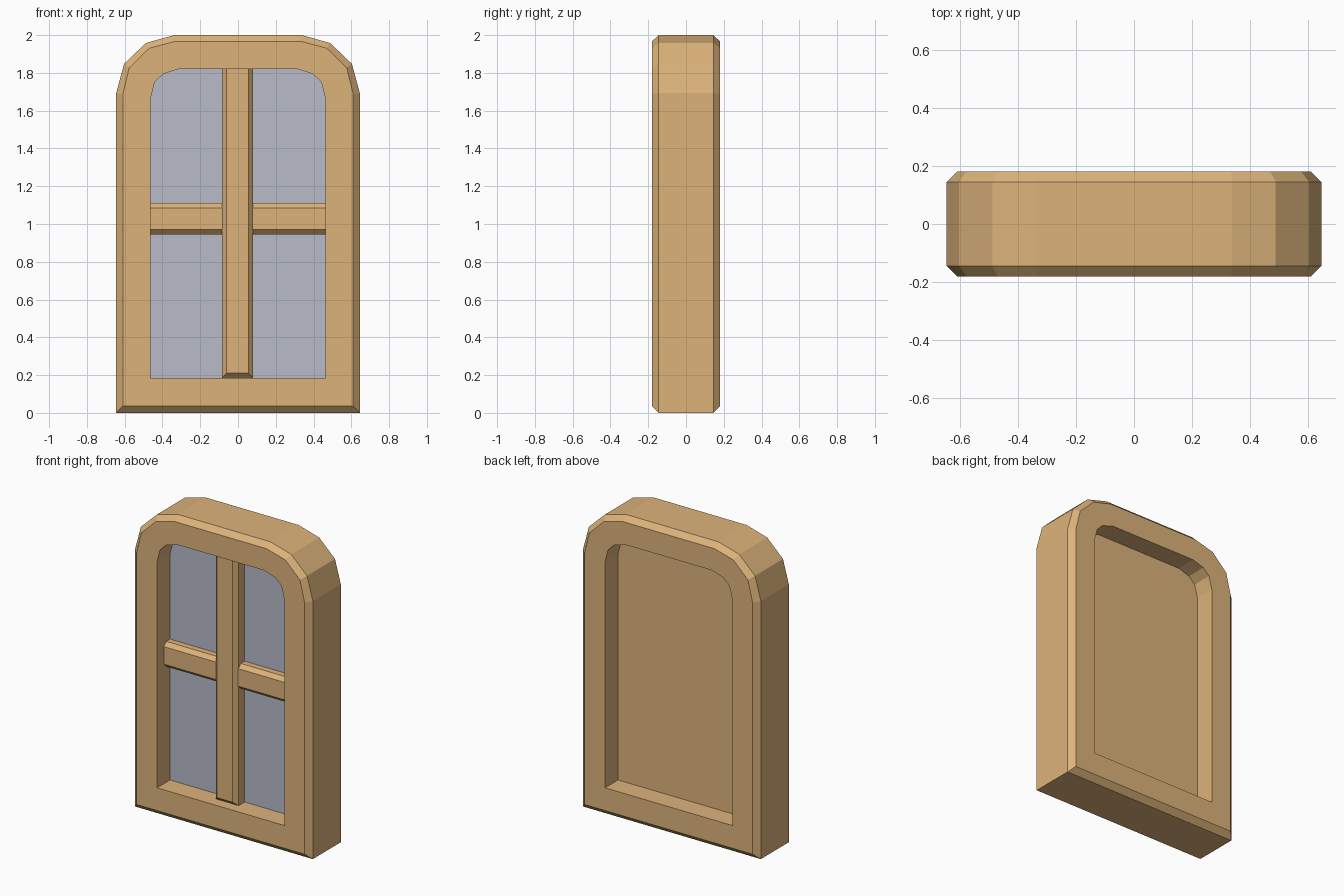
import bpy, bmesh

if "Cube" in bpy.data.objects:
    bpy.data.objects.remove(bpy.data.objects["Cube"])

def material(name, color):
    m = bpy.data.materials.new(name)
    m.diffuse_color = (*color, 1)
    m.use_nodes = True
    m.node_tree.nodes["Principled BSDF"].inputs["Base Color"].default_value = m.diffuse_color
    return m

WOOD = material("wood", (0.72, 0.45, 0.195))
GLASS = material("glass", (0.48, 0.50, 0.59))

# Right-hand halves of the arched profiles (x, z)
OUTER = [(0.645, 0), (0.645, 1.693), (0.603, 1.848), (0.488, 1.958), (0.338, 2.0)]
INSET = [(0.61, 0.036), (0.61, 1.686), (0.576, 1.827), (0.469, 1.931), (0.333, 1.967)]
INNER = [(0.462, 0.185), (0.462, 1.668), (0.44, 1.753), (0.395, 1.795), (0.315, 1.82)]

def mirrored(half):
    return half + [(-x, z) for x, z in reversed(half)]

def loft(name, rings, mat, cyclic=False):
    """Join (profile, y) rings with quads; cap the ends or close into a loop."""
    bm = bmesh.new()
    loops = [[bm.verts.new((x, y, z)) for x, z in prof] for prof, y in rings]
    pairs = list(zip(loops, loops[1:]))
    if cyclic:
        pairs.append((loops[-1], loops[0]))
    else:
        bm.faces.new(loops[0])
        bm.faces.new(loops[-1])
    for a, b in pairs:
        for i in range(len(a)):
            j = (i + 1) % len(a)
            bm.faces.new((a[i], a[j], b[j], b[i]))
    bmesh.ops.recalc_face_normals(bm, faces=bm.faces)
    me = bpy.data.meshes.new(name)
    bm.to_mesh(me)
    bm.free()
    me.materials.append(mat)
    ob = bpy.data.objects.new(name, me)
    bpy.context.collection.objects.link(ob)
    return ob

def rect(x0, x1, z0, z1):
    return [(x0, z0), (x1, z0), (x1, z1), (x0, z1)]

outer, inset, inner = mirrored(OUTER), mirrored(INSET), mirrored(INNER)

# Chamfered arched frame
loft("window_frame", [(inner, -0.18), (inset, -0.18), (outer, -0.145),
                      (outer, 0.145), (inset, 0.18), (inner, 0.18)], WOOD, cyclic=True)

# Recessed glass at the front, wooden panel behind it
loft("glass_pane", [(inner, -0.045), (inner, 0.0)], GLASS)
loft("back_panel", [(inner, 0.0), (inner, 0.045)], WOOD)

# Upright bar: chamfered foot, top end buried in the frame
loft("upright_bar", [(rect(-0.086, 0.08, 0.185, 1.86), -0.03),
                     (rect(-0.086, 0.08, 0.185, 1.86), -0.107),
                     (rect(-0.06, 0.055, 0.211, 1.85), -0.134)], WOOD)

# Cross bar: ends buried in the frame
loft("cross_bar", [(rect(-0.50, 0.50, 0.945, 1.11), -0.03),
                   (rect(-0.50, 0.50, 0.945, 1.11), -0.085),
                   (rect(-0.49, 0.49, 0.97, 1.085), -0.11)], WOOD)
